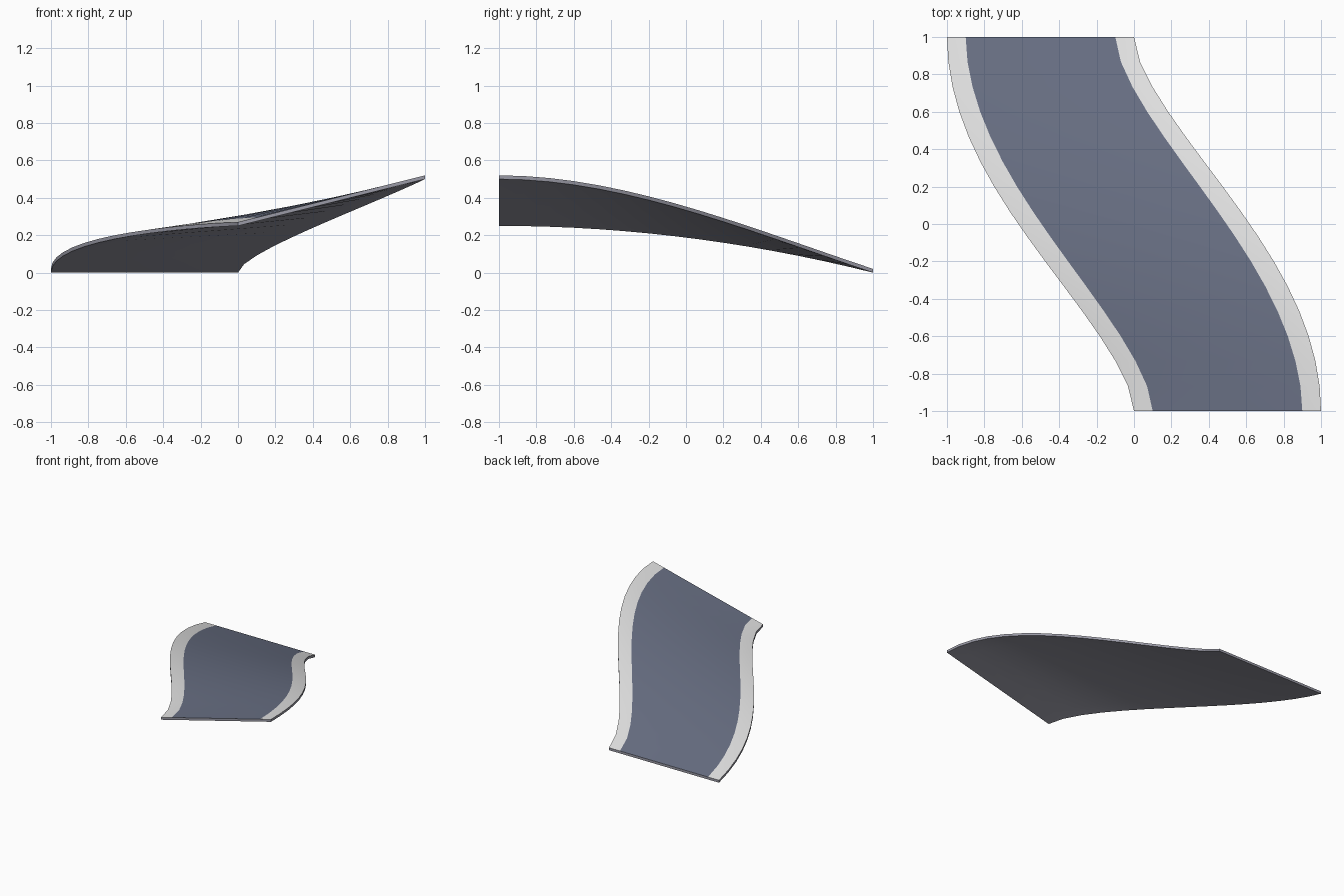
import bpy, bmesh, math

if "Cube" in bpy.data.objects:
    bpy.data.objects.remove(bpy.data.objects["Cube"])

SEG = 15        # strips along the length
THICK = 0.02


def material(name, rgb):
    m = bpy.data.materials.new(name)
    lin = [(c / 255 / 12.92 if c < 10 else ((c / 255 + 0.055) / 1.055) ** 2.4) for c in rgb]
    m.diffuse_color = (*lin, 1)
    m.use_nodes = True
    m.node_tree.nodes["Principled BSDF"].inputs["Base Color"].default_value = m.diffuse_color
    return m


mats = [material("dark asphalt", (104, 111, 131)),
        material("light pavement", (226, 226, 226)),
        material("grey base", (155, 155, 167))]


def right_x(y):
    """Right edge: an S-shaped centre line offset sideways by half a unit."""
    lo, hi = -1.0, 1.0
    for _ in range(40):
        p = (lo + hi) / 2
        u = (p + 1) / 2
        a = math.atan(3 * u * (1 - u))
        if p + 0.5 * math.sin(a) < y:
            lo = p
        else:
            hi = p
    return 0.5 - (3 * u * u - 2 * u ** 3) + 0.5 * math.cos(a)


def section(y):
    """Four points across the road, banked up to the right at the front."""
    u = (y + 1) / 2
    xl, xr = -right_x(-y), right_x(y)
    zl = 0.25 * (1 - u * u)
    zr = 0.5 * (1 - 1.667 * u * u + 0.667 * u ** 3)
    return [(xl + (xr - xl) * f, y, zl + (zr - zl) * f) for f in (0, 0.1, 0.9, 1)]


# Road slab: pavement, carriageway, pavement on a thin base
bm = bmesh.new()
rows = []
for i in range(SEG + 1):
    pts = section(-1 + 2 * i / SEG)
    bot = [bm.verts.new(p) for p in pts]
    top = [bm.verts.new((p[0], p[1], p[2] + THICK)) for p in pts]
    rows.append((bot, top))


def face(verts, mat):
    bm.faces.new(verts).material_index = mat


for (b0, t0), (b1, t1) in zip(rows, rows[1:]):
    for j in range(3):
        face((t0[j], t0[j + 1], t1[j + 1], t1[j]), 0 if j == 1 else 1)
        face((b0[j], b1[j], b1[j + 1], b0[j + 1]), 2)
    face((b0[0], t0[0], t1[0], b1[0]), 2)
    face((b0[3], b1[3], t1[3], t0[3]), 2)
for b, t in (rows[0], rows[-1]):     # end caps
    for j in range(3):
        face((b[j], b[j + 1], t[j + 1], t[j]), 2)
bmesh.ops.recalc_face_normals(bm, faces=bm.faces)

mesh = bpy.data.meshes.new("road_ramp")
bm.to_mesh(mesh)
bm.free()
for m in mats:
    mesh.materials.append(m)
road = bpy.data.objects.new("road_ramp", mesh)
bpy.context.collection.objects.link(road)
bpy.context.view_layer.objects.active = road
road.select_set(True)
bpy.ops.object.shade_smooth_by_angle(angle=math.radians(30))
